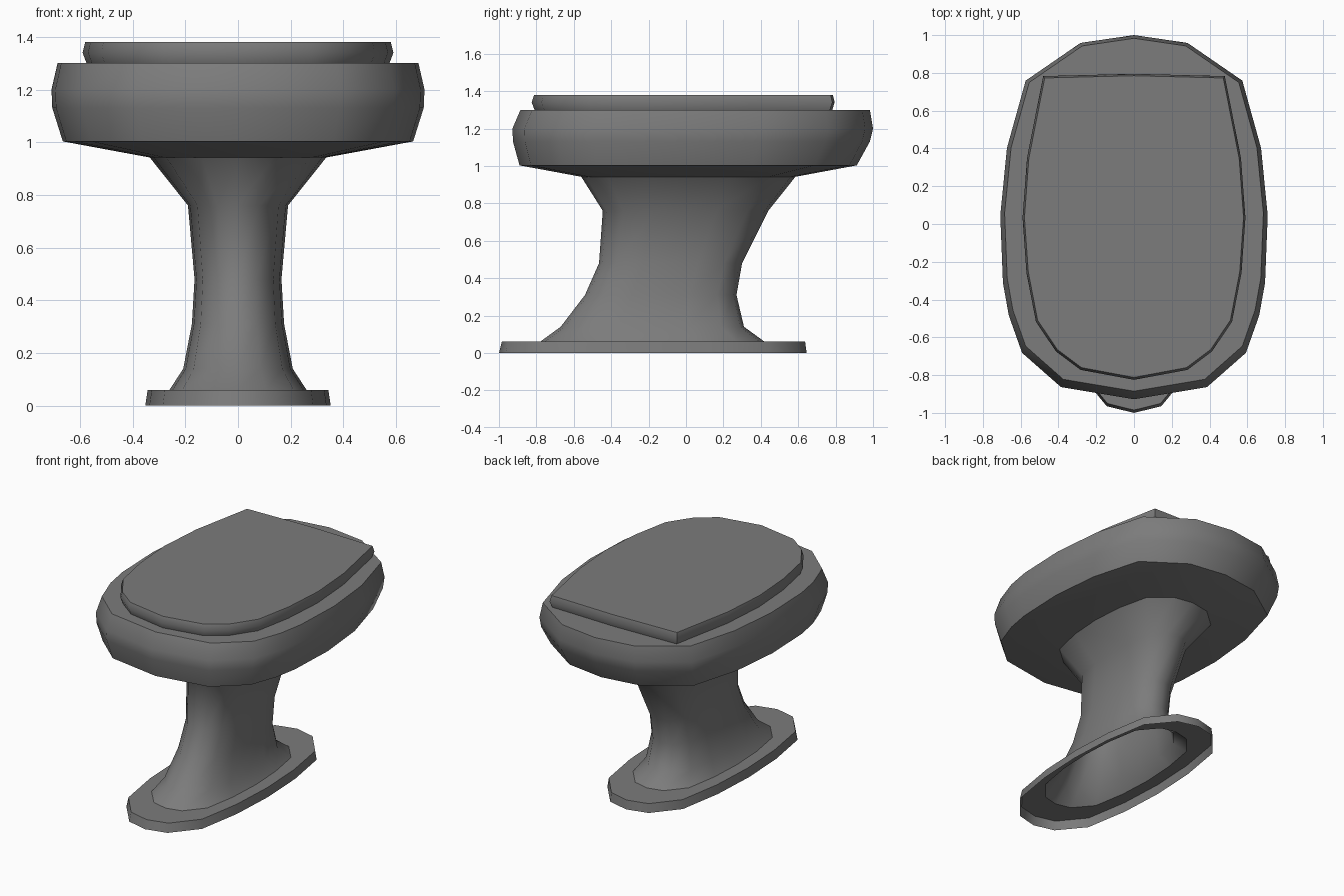
import bpy, bmesh, math

if "Cube" in bpy.data.objects:
    bpy.data.objects.remove(bpy.data.objects["Cube"])

# Half outlines (x, y), from back to front, normalised to -1..1
BOWL = [(0, 1), (.4, .957), (.81, .75), (.95, .38), (1, .01), (.98, -.36),
        (.936, -.54), (.837, -.745), (.546, -.933), (0, -1)]
STEM = [(0, 1), (.41, .957), (.81, .75), (.955, .38), (1, 0),
        (.955, -.38), (.81, -.75), (.41, -.957), (0, -1)]
SEAT = [(0, 1), (.815, .985), (.96, .45), (1, .06), (.965, -.3),
        (.88, -.62), (.7, -.815), (.48, -.935), (0, -1)]

# Dark grey finish shared by all parts
finish = bpy.data.materials.new("dark_grey")
finish.diffuse_color = (.2, .2, .2, 1)
finish.use_nodes = True
finish.node_tree.nodes["Principled BSDF"].inputs["Base Color"].default_value = finish.diffuse_color


def loft(name, half, rings, cap_start=False, cap_end=False):
    """Skin rings given as (z, half width, y front, y back)."""
    outline = half + [(-x, y) for x, y in half[-2:0:-1]]
    n = len(outline)
    bm = bmesh.new()
    loops = []
    for z, w, y0, y1 in rings:
        c, h = (y0 + y1) / 2, (y1 - y0) / 2
        loops.append([bm.verts.new((x * w, c + y * h, z)) for x, y in outline])
    for a, b in zip(loops, loops[1:]):
        for i in range(n):
            j = (i + 1) % n
            bm.faces.new((a[j], a[i], b[i], b[j]))
    if cap_start:
        bm.faces.new(loops[0])
    if cap_end:
        bm.faces.new(loops[-1][::-1])
    mesh = bpy.data.meshes.new(name)
    bm.to_mesh(mesh)
    bm.free()
    mesh.materials.append(finish)
    ob = bpy.data.objects.new(name, mesh)
    bpy.context.collection.objects.link(ob)
    bpy.ops.object.select_all(action='DESELECT')
    ob.select_set(True)
    bpy.context.view_layer.objects.active = ob
    bpy.ops.object.shade_smooth_by_angle(angle=math.radians(45))
    return ob


# Floor flange, open underneath
loft("floor_flange", STEM, [
    (0, .352, -1, .645),
    (.06, .343, -.985, .637),
    (.06, .26, -.78, .42)])

# Hollow pedestal
loft("pedestal", STEM, [
    (.06, .26, -.78, .42),
    (.14, .208, -.67, .31),
    (.31, .175, -.54, .27),
    (.48, .165, -.465, .30),
    (.76, .19, -.445, .44),
    (.942, .335, -.56, .585)])

# Bowl with bulging rim
loft("bowl", BOWL, [
    (.942, .335, -.56, .585),
    (1.003, .665, -.89, .913),
    (1.13, .705, -.925, .983),
    (1.2, .708, -.928, 1),
    (1.3, .685, -.885, .983)], cap_start=True, cap_end=True)

# Closed seat lid
loft("seat_lid", SEAT, [
    (1.3, .575, -.81, .782),
    (1.34, .59, -.825, .795),
    (1.38, .58, -.812, .785)], cap_start=True, cap_end=True)
